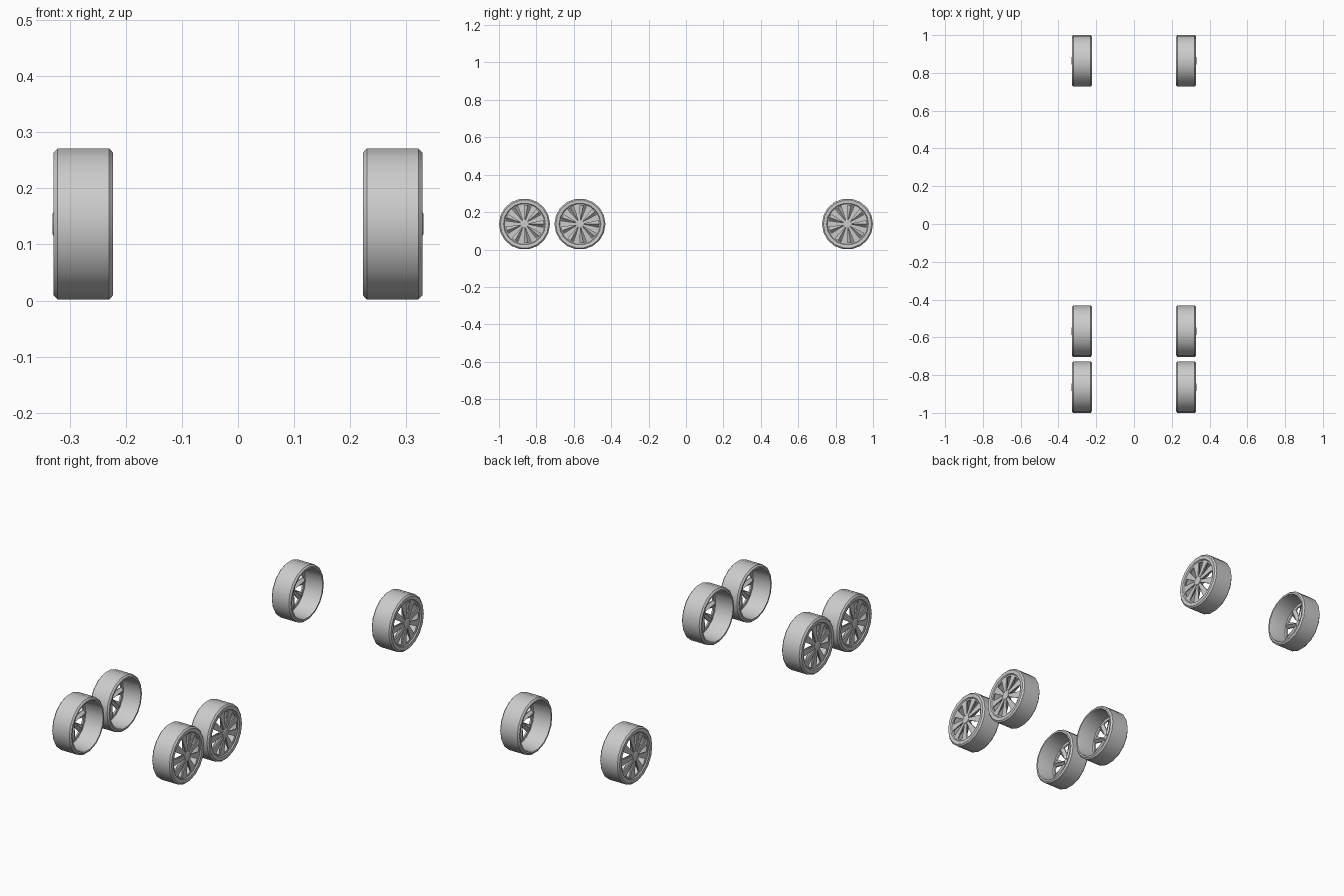
import bpy, bmesh
from math import cos, sin, pi, radians

if "Cube" in bpy.data.objects:
    bpy.data.objects.remove(bpy.data.objects["Cube"])

SEG = 18        # sides of each wheel
SPOKES = 9
R = 0.1365      # tyre radius
W = 0.053       # half width of the tyre
CX = 0.2755     # wheel centre offset from the middle


def finish(bm, name):
    bmesh.ops.recalc_face_normals(bm, faces=bm.faces)
    me = bpy.data.meshes.new(name)
    bm.to_mesh(me)
    bm.free()
    me.shade_smooth()
    me.set_sharp_from_angle(angle=radians(30))
    return me


def lathe(bm, profile):
    """Revolve a closed (x, radius) profile about the x axis."""
    rings = []
    for i in range(SEG):
        a = 2 * pi * i / SEG
        rings.append([bm.verts.new((x, r * cos(a), r * sin(a))) for x, r in profile])
    n = len(profile)
    for i in range(SEG):
        p, q = rings[i], rings[(i + 1) % SEG]
        for j in range(n):
            k = (j + 1) % n
            bm.faces.new((p[j], p[k], q[k], q[j]))


def tyre_mesh():
    bm = bmesh.new()
    lathe(bm, [(-W, 0.129), (-W + 0.007, R), (W - 0.007, R), (W, 0.129),
               (W - 0.001, 0.116), (W - 0.008, 0.116), (-W + 0.006, 0.119), (-W, 0.121)])
    return finish(bm, "tyre")


def rim_mesh():
    bm = bmesh.new()
    # outer ring around the windows
    lathe(bm, [(W - 0.001, 0.117), (W - 0.001, 0.112), (W - 0.006, 0.108),
               (W - 0.007, 0.101), (W - 0.014, 0.103), (W - 0.014, 0.117)])
    # spokes, widening outward, with a ridge along the back
    for i in range(SPOKES):
        a = 2 * pi * (i + 0.5) / SPOKES
        ends = []
        for r, h, front, side, back in ((0.016, 0.006, W - 0.002, W - 0.008, W - 0.030),
                                        (0.105, 0.018, W - 0.007, W - 0.012, W - 0.018)):
            section = [(front, -h), (front, h), (side, h), (back, 0), (side, -h)]
            ends.append([bm.verts.new((x, r * cos(a) - t * sin(a), r * sin(a) + t * cos(a)))
                         for x, t in section])
        p, q = ends
        for j in range(5):
            k = (j + 1) % 5
            bm.faces.new((p[j], p[k], q[k], q[j]))
        bm.faces.new(p)
        bm.faces.new(q)
    return finish(bm, "rim")


def hub_mesh():
    bm = bmesh.new()
    # raised cap and core, closed at both ends
    lathe(bm, [(W - 0.030, 0.0005), (W - 0.030, 0.012), (W - 0.008, 0.022), (W, 0.022),
               (W + 0.0025, 0.018), (W + 0.0025, 0.0005)])
    return finish(bm, "hub")


parts = {"tyre": tyre_mesh(), "rim": rim_mesh(), "hub_cap": hub_mesh()}

# One front-end pair near +y and two close pairs near -y
for axle, y in (("far", 1 - R), ("middle", -0.567), ("near", -1 + R)):
    for side, s in (("right", 1), ("left", -1)):
        for name, me in parts.items():
            ob = bpy.data.objects.new(f"{axle}_{side}_{name}", me)
            ob.location = (s * CX, y, R)
            ob.rotation_euler = (0, 0, 0 if s > 0 else pi)
            bpy.context.collection.objects.link(ob)
